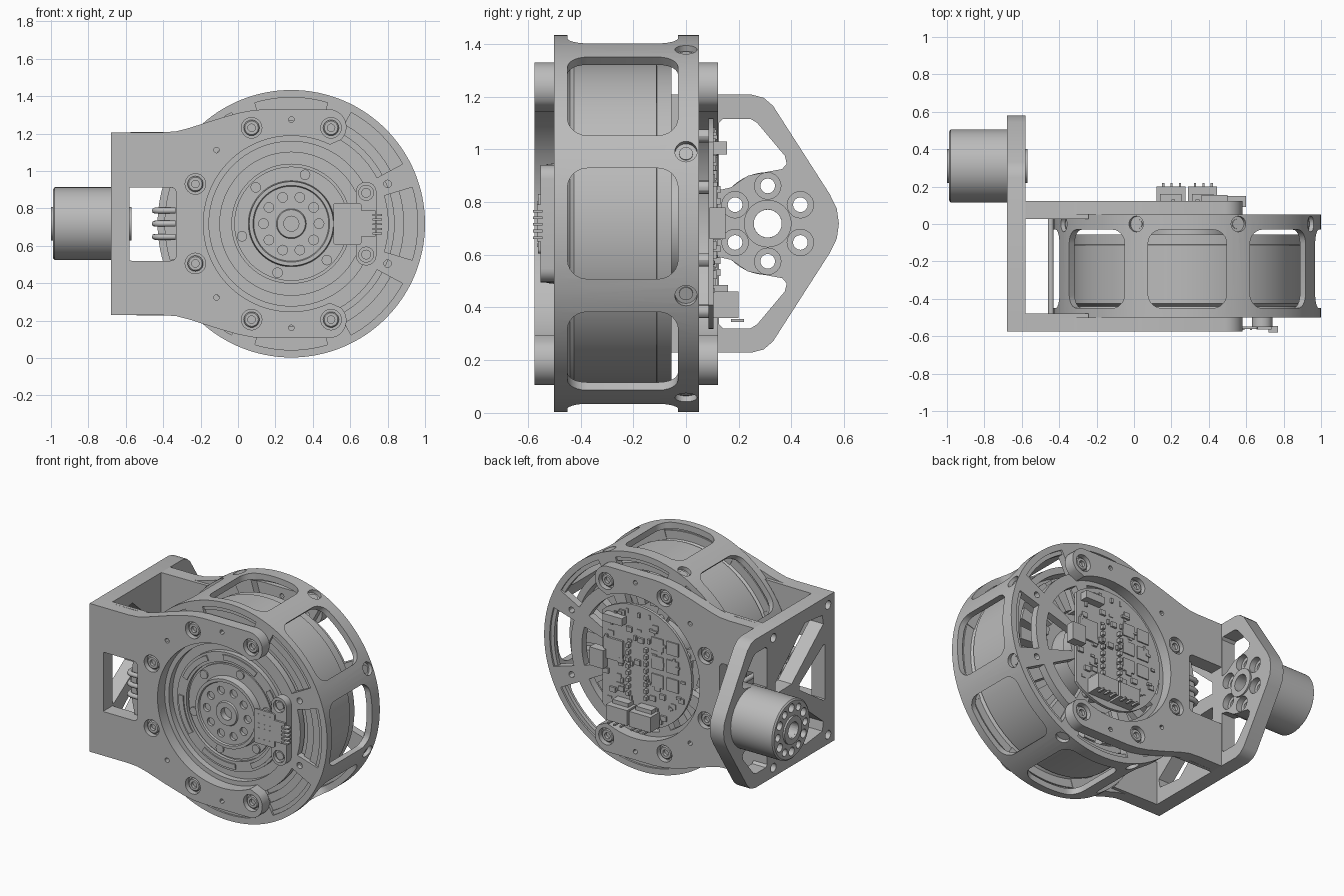
import bpy, bmesh, math, random
from mathutils import Vector

cube = bpy.data.objects.get("Cube")
if cube:
    bpy.data.objects.remove(cube, do_unlink=True)
random.seed(4)

grey = bpy.data.materials.new("machined grey")
grey.use_nodes = True
grey.diffuse_color = (0.5, 0.5, 0.5, 1)
grey.node_tree.nodes["Principled BSDF"].inputs["Base Color"].default_value = (0.5, 0.5, 0.5, 1)

CX, CZ, HUB = 0.285, 0.718, 0.31      # motor axis and stub axis
C = (CX, CZ)
SPOKES = [math.radians(22.5 + 45 * i) for i in range(8)]


# Frames map (u, v, height) to space
def along_y(u, v, h):
    return Vector((u, h, v))


def along_x(u, v, h):
    return Vector((h, u, v))


def radial(a):
    return lambda u, v, h: Vector((CX + h * math.cos(a) - u * math.sin(a), v,
                                   CZ + h * math.sin(a) + u * math.cos(a)))


# Flat outlines
def polar(c, r, a):
    return (c[0] + r * math.cos(a), c[1] + r * math.sin(a))


def arc(c, r, a0, a1, n=12):
    return [polar(c, r, a0 + (a1 - a0) * i / n) for i in range(n + 1)]


def circle(c, r, n=24):
    return arc(c, r, 0, math.tau, n)[:-1]


def sector(r0, r1, a0, a1, n=8):
    return arc(C, r0, a0, a1, n) + arc(C, r1, a1, a0, n)


def rrect(u0, u1, v0, v1, r):
    h = math.pi / 2
    corners = [(u1 - r, v1 - r), (u0 + r, v1 - r), (u0 + r, v0 + r), (u1 - r, v0 + r)]
    return [p for i, c in enumerate(corners) for p in arc(c, r, i * h, i * h + h, 6)]


def flip(pts):
    return [(u, 2 * CZ - v) for u, v in pts]


def box(u0, u1, v0, v1):
    return [(u0, v0), (u1, v0), (u1, v1), (u0, v1)]


def finish(name, bm):
    bmesh.ops.recalc_face_normals(bm, faces=bm.faces)
    me = bpy.data.meshes.new(name)
    bm.to_mesh(me)
    bm.free()
    me.materials.append(grey)
    ob = bpy.data.objects.new(name, me)
    bpy.context.collection.objects.link(ob)
    return ob


def build(name, prisms, frame=along_y):
    """Extruded outlines (points, start, end[, frame]) in one mesh."""
    bm = bmesh.new()
    for pts, h0, h1, *fr in prisms:
        f = fr[0] if fr else frame
        lo = [bm.verts.new(f(u, v, h0)) for u, v in pts]
        hi = [bm.verts.new(f(u, v, h1)) for u, v in pts]
        bm.faces.new(lo)
        bm.faces.new(hi)
        for i in range(len(pts)):
            j = (i + 1) % len(pts)
            bm.faces.new((lo[i], lo[j], hi[j], hi[i]))
    return finish(name, bm)


def lathe(name, prof, c=C, frame=along_y, n=96):
    """Closed (radius, height) profile turned round centre c."""
    bm = bmesh.new()
    loops = [[bm.verts.new(frame(*polar(c, r, math.tau * i / n), h)) for r, h in prof]
             for i in range(n)]
    for i in range(n):
        a, b = loops[i], loops[(i + 1) % n]
        for k in range(len(prof)):
            m = (k + 1) % len(prof)
            if prof[k][0] + prof[m][0] > 0:
                bm.faces.new((a[k], a[m], b[m], b[k]))
    bmesh.ops.remove_doubles(bm, verts=bm.verts, dist=1e-6)
    return finish(name, bm)


def tube(name, r0, r1, y0, y1, **kw):
    return lathe(name, [(r0, y0), (r1, y0), (r1, y1), (r0, y1)], **kw)


def cut(ob, prisms, frame=along_y):
    cutter = build("cutter", prisms, frame)
    cutter.hide_render = True
    mod = ob.modifiers.new("cut", "BOOLEAN")
    mod.object, mod.operation, mod.solver = cutter, "DIFFERENCE", "EXACT"
    bpy.context.view_layer.objects.active = ob
    bpy.ops.object.modifier_apply(modifier=mod.name)
    bpy.data.objects.remove(cutter, do_unlink=True)


# Housing shell with eight rounded windows and radial screw holes
shell = tube("housing_shell", 0.675, 0.715, -0.5, 0.05, n=128)
cut(shell, [(rrect(-0.21, 0.21, -0.45, -0.03, 0.075), 0.62, 0.8, radial(i * math.pi / 4)) for i in range(8)]
    + [(circle((0, 0.0), 0.042), 0.69, 0.8, radial(a)) for a in SPOKES])
build("radial_screws", [(circle((0, 0.0), 0.026), 0.68, 0.696, radial(a)) for a in SPOKES])

# Spoked end frames, the rear one reaching in to the bearing seat
for side, y0, y1, reach in (("front", -0.5, -0.455, 0.5), ("back", 0.0, 0.05, 0.22)):
    tube(side + "_inner_ring", 0.44, 0.52, y0, y1)
    tube(side + "_rim_step", 0.65, 0.69, y0 + 0.012, y1 - 0.012)
    frame_ob = build(side + "_spokes", [(sector(reach, 0.69, a - 0.1, a + 0.1), y0, y1) for a in SPOKES])
    cut(frame_ob, [(circle(polar(C, 0.557, a), 0.02, 12), y0 - 0.1, y1 + 0.1) for a in SPOKES])
tube("bearing_seat", 0.15, 0.25, -0.02, 0.05)

# Rotor can, coils and core
lathe("rotor_can", [(0, -0.44), (0.59, -0.44), (0.61, -0.425), (0.61, -0.112), (0.603, -0.11),
                    (0.603, -0.055), (0.56, -0.055), (0.56, -0.14), (0, -0.14)])
build("coils", [(sector(0.33, 0.54, a - 0.08, a + 0.08, 3), -0.16, -0.07)
                for a in [math.tau * i / 24 for i in range(24)]])
lathe("can_front_steps", [(0.55, -0.47), (0.6, -0.47), (0.6, -0.48), (0.66, -0.48), (0.66, -0.458),
                          (0.605, -0.458), (0.58, -0.43), (0.55, -0.43)])
tube("core", 0.12, 0.24, -0.15, -0.01)

# Front output hub
hub = lathe("output_hub", [
    (0, -0.49), (0.04, -0.49), (0.04, -0.53), (0.075, -0.53), (0.08, -0.52), (0.2, -0.52),
    (0.205, -0.53), (0.225, -0.53), (0.23, -0.485), (0.305, -0.485), (0.305, -0.47),
    (0.318, -0.47), (0.318, -0.492), (0.385, -0.492), (0.385, -0.46), (0.44, -0.46),
    (0.44, -0.43), (0, -0.43)])
cut(hub, [(circle(polar(C, 0.148, math.tau * i / 10), 0.026, 16), -0.6, -0.5) for i in range(10)])
build("hub_screws", [(circle(polar(C, 0.272, math.tau * i / 6 + 0.25), 0.028, 16), -0.495, -0.475)
                     for i in range(6)])
build("hub_pads", [(sector(0.335, 0.37, a - 0.35, a + 0.35), -0.5, -0.485)
                   for a in [math.tau * i / 6 + 0.3 for i in range(6)]])

# Bracket side plates: forked arms around the motor
upper = [(-0.58, 1.207), (-0.4, 1.207), (-0.33, 1.212), (-0.26, 1.23), (-0.12, 1.275), (0, 1.31),
         (0.08, 1.325), (0.15, 1.33)] + arc((0.485, 1.235), 0.095, math.pi / 2, -0.8, 10)
bore = arc(C, 0.47, math.radians(64), math.radians(296), 64)
fork = upper + bore + flip(upper)[::-1]
thick = [(-0.58, 1.207)] + arc(C, 0.722, math.radians(137), math.radians(223), 24) + [(-0.58, 0.229)]
window = rrect(-0.6, -0.33, 0.52, 0.912, 0.03)
bolts = [polar(C, 0.555, math.radians(d)) for d in (67.5, 112.5, 157.5, 202.5, 247.5, 292.5)]
pins = [(0.285, 1.275), (0.285, 0.161), (-0.115, 1.112), (-0.115, 0.324)]
for side, y_out, y_in, y_deep in (("front", -0.575, -0.5, -0.478), ("back", 0.122, 0.05, 0.028)):
    s = -1 if side == "front" else 1
    plate = build(side + "_fork_plate", [(fork, y_out, y_in)])
    cut(plate, [(window, -1, 1)] + [(circle(p, 0.015, 12), -1, 1) for p in pins]
        + [(circle(p, 0.055), y_out + s * 0.1, y_out - s * 0.035) for p in bolts])
    cut(build(side + "_fork_root", [(thick, y_in, y_deep)]), [(window, -1, 1)])
    for p in bolts:
        t = y_out - s * 0.012
        lathe(side + "_bolt", [(0, t - s * 0.02), (0.02, t - s * 0.02), (0.02, t), (0.036, t),
                               (0.042, t - s * 0.006), (0.042, t - s * 0.04), (0, t - s * 0.04)], c=p, n=24)

# Bracket base plate with truss cut-outs and a pointed ear
half = [(-0.575, 1.207), (0.25, 1.207), (0.295, 1.195), (0.33, 1.165), (0.545, 0.83), (0.572, 0.775)]
base = build("base_plate", [(half + [(0.58, CZ)] + flip(half)[::-1], -0.68, -0.58)], along_x)
ear = [(0.14, 1.115), (0.245, 1.115), (0.27, 1.1), (0.375, 0.975), (0.382, 0.945), (0.365, 0.925),
       (0.31, 0.915), (0.235, 0.9), (0.17, 0.855), (0.125, 0.845), (0.125, 1.1)]
slot = [(-0.45, 1.1), (-0.27, 1.12), (0.04, 0.84), (0.04, 0.765), (-0.13, 0.77), (-0.46, 1.04)]
side_tri = [(-0.48, 0.9), (-0.48, 0.536), (-0.46, 0.536), (-0.21, 0.7), (-0.21, 0.736), (-0.46, 0.9)]
corners = [(u, v) for u in (-0.51, 0.06) for v in (0.29, 1.146)]
stub_holes = [(circle((HUB, CZ), 0.053), -1.1, -0.5)] + \
    [(circle(polar((HUB, CZ), 0.143, math.pi / 6 + i * math.pi / 3), 0.028, 16), -1.1, -0.5) for i in range(6)]
cut(base, [(p, -0.8, -0.5) for p in (ear, flip(ear), slot, flip(slot), side_tri)]
    + [(circle(p, 0.028), -0.8, -0.5) for p in corners] + stub_holes, along_x)
# Shallow counterbores round the six stub screws
cut(base, [(circle(polar((HUB, CZ), 0.143, math.pi / 6 + i * math.pi / 3), 0.05), -0.62, -0.5)
           for i in range(6)], along_x)

# Stub shaft on the base plate
stub = lathe("stub_shaft", [(0, -0.68), (0.195, -0.68), (0.195, -0.98), (0.185, -0.988), (0, -0.988)],
             c=(HUB, CZ), frame=along_x)
cut(stub, stub_holes, along_x)
cut(stub, [(circle(polar((HUB, CZ), 0.143, i * math.pi / 3), 0.024, 16), -1.1, -0.95) for i in range(6)], along_x)
for x0, x1 in ((-1.0, -0.985), (-0.585, -0.57)):
    tube("stub_collar", 0.053, 0.09, x0, x1, c=(HUB, CZ), frame=along_x, n=48)

# Three phase wires running along the housing and bending in at both ends
for dz in (-0.07, 0, 0.07):
    cu = bpy.data.curves.new("phase_wire", "CURVE")
    cu.dimensions, cu.bevel_depth, cu.bevel_resolution = "3D", 0.016, 2
    cu.use_fill_caps = True
    sp = cu.splines.new("POLY")
    end = [(-0.335, -0.515), (-0.415, -0.515), (-0.438, -0.505), (-0.445, -0.485)]
    pts = end + [(x, -0.45 - y) for x, y in end[::-1]]
    sp.points.add(len(pts) - 1)
    for p, (x, y) in zip(sp.points, pts):
        p.co = (x, y, CZ + dz, 1)
    cu.materials.append(grey)
    bpy.context.collection.objects.link(bpy.data.objects.new("phase_wire", cu))

# Front sensor holder, board and plug
holder = build("sensor_holder", [(rrect(0.63, 0.74, 0.495, 0.941, 0.053), -0.552, -0.49),
                                 (rrect(0.55, 0.65, 0.6, 0.835, 0.02), -0.548, -0.49)])
lugs = [(0.685, CZ + d) for d in (-0.165, 0.165)]
cut(holder, [(circle(p, 0.04), -0.6, -0.53) for p in lugs])
build("sensor_screws", [(circle(p, 0.026), -0.542, -0.52) for p in lugs])
build("sensor_board", [(rrect(0.51, 0.66, 0.605, 0.83, 0.015), -0.562, -0.548)])
build("sensor_chips", [(box(x, x + 0.012, z, z + 0.012), -0.566, -0.56)
                       for x in (0.54, 0.58, 0.62) for z in (0.63, 0.7, 0.73, 0.79)])
build("sensor_plug", [(box(0.655, 0.735, 0.65, 0.79), -0.565, -0.51)]
      + [(box(0.72, 0.77, 0.66 + i * 0.025, 0.67 + i * 0.025), -0.58, -0.545) for i in range(5)])

# Rear control board with chips, pin rows and plugs
board_pts = [(min(x, CX + 0.25), z) for x, z in circle(C, 0.4, 64)]
build("control_board", [(board_pts, 0.085, 0.104)])
build("board_posts", [(circle(polar(C, 0.36, a), 0.025, 12), 0.03, 0.09) for a in SPOKES[1:7]])
chips = [(box(0.38, 0.52, 0.72, 0.86), 0.1, 0.118)]
chips += [(box(x, x + 0.085, z, z + 0.085), 0.1, 0.112)
          for x in (-0.02, 0.09) for z in (0.62, 0.74, 0.86)]
for i in range(80):
    x, z = polar(C, 0.37 * math.sqrt(random.random()), random.uniform(0, math.tau))
    w, h = random.choice([(0.008, 0.015), (0.015, 0.008), (0.02, 0.016)])
    if x < CX + 0.23:
        chips.append((box(x - w, x + w, z - h, z + h), 0.1, random.uniform(0.108, 0.12)))
build("board_chips", chips)
build("pin_rows", [(box(x, x + 0.02, 0.52 + i * 0.045, 0.545 + i * 0.045), 0.1, 0.13)
                   for x in (0.2, 0.33) for i in range(8)])
plugs = []
for x in (0.12, 0.29):
    plugs += [(box(x, x + 0.155, 0.36, 0.46), 0.1, 0.2), (box(x + 0.02, x + 0.135, 0.46, 0.485), 0.1, 0.16)]
    plugs += [(box(x + d, x + d + 0.012, 0.345, 0.357), 0.17, 0.22) for d in (0.03, 0.075, 0.12)]
build("power_plugs", plugs + [(box(0.36, 0.5, 0.98, 1.03), 0.1, 0.155), (box(0.5, 0.6, 0.66, 0.78), 0.09, 0.15)])

# Smooth round surfaces, keep machined edges crisp
for ob in bpy.context.view_layer.objects:
    ob.select_set(ob.type == "MESH" and grey.name in ob.data.materials)
bpy.context.view_layer.objects.active = shell
bpy.ops.object.shade_smooth_by_angle(angle=math.radians(30))
